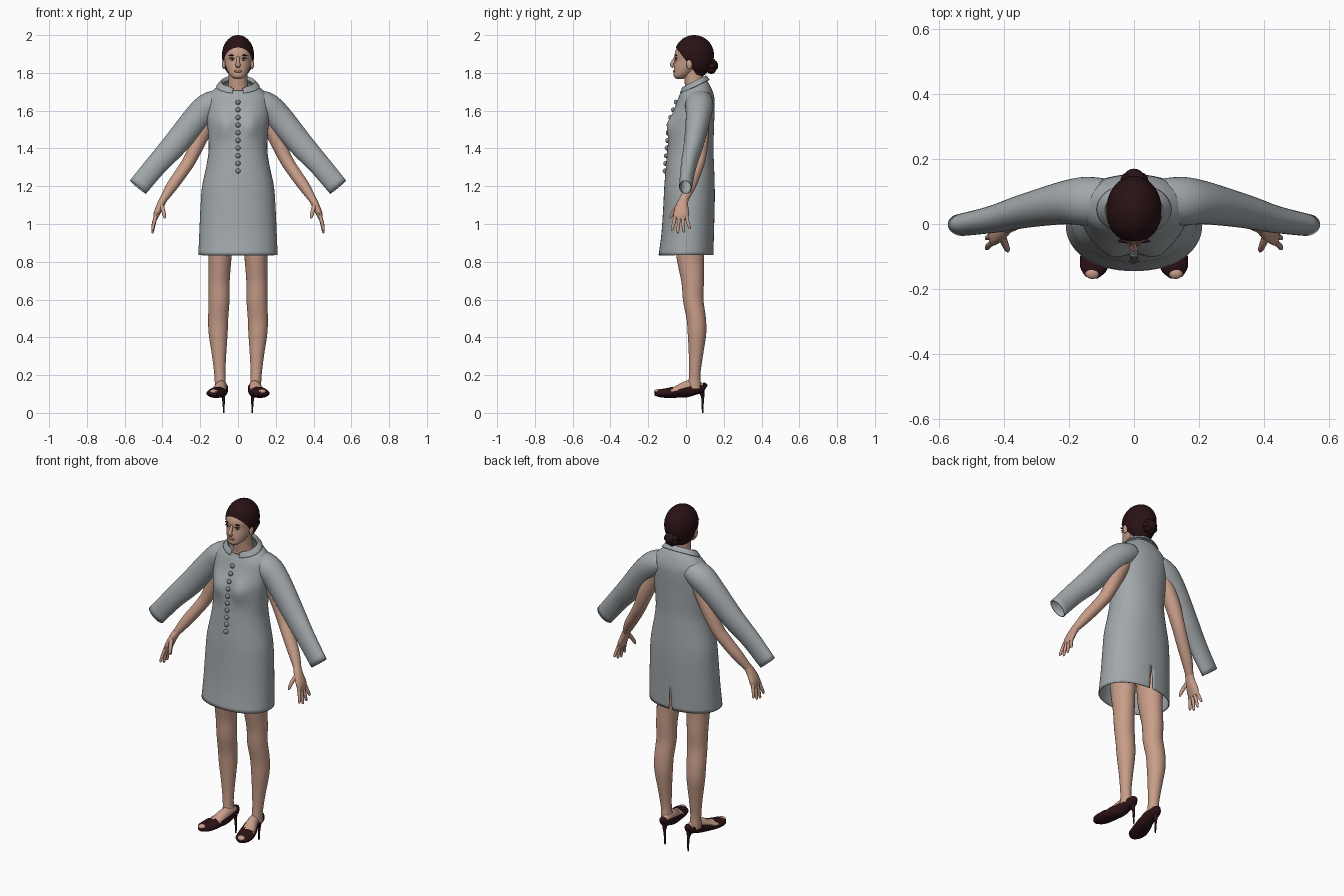
import bpy, bmesh, math
from mathutils import Vector, Matrix
from mathutils.bvhtree import BVHTree

if "Cube" in bpy.data.objects:
    bpy.data.objects.remove(bpy.data.objects["Cube"], do_unlink=True)

made = []


def material(name, r, g, b):
    m = bpy.data.materials.new(name)
    m.use_nodes = True
    m.diffuse_color = (r, g, b, 1)
    m.node_tree.nodes["Principled BSDF"].inputs["Base Color"].default_value = (r, g, b, 1)
    return m


cloth = material("grey cloth", .36, .39, .41)
metal = material("button grey", .25, .26, .27)
skin = material("skin", .58, .34, .25)
hair_brown = material("dark brown hair", .022, .006, .007)
leather = material("dark brown leather", .025, .006, .008)
lip_red = material("lip rose", .36, .14, .11)
eye_white = material("eye white", .6, .55, .5)
iris_dark = material("iris dark", .02, .012, .01)


def finish(name, bm, mat, mirror=False):
    bmesh.ops.recalc_face_normals(bm, faces=bm.faces)
    mesh = bpy.data.meshes.new(name)
    bm.to_mesh(mesh)
    bm.free()
    mesh.materials.append(mat)
    ob = bpy.data.objects.new(name, mesh)
    bpy.context.scene.collection.objects.link(ob)
    if mirror:
        ob.modifiers.new("mirror", 'MIRROR').use_mirror_merge = False
    made.append(ob)
    return ob


def smooth_path(stations, steps):
    """Catmull-Rom interpolation through the stations."""
    pts, last = [], len(stations) - 1
    for i in range(last):
        quad = [stations[min(max(i + k, 0), last)] for k in (-1, 0, 1, 2)]
        for s in range(steps):
            t = s / steps
            pts.append([b + .5 * t * (c - a + t * (2 * a - 5 * b + 4 * c - d
                        + t * (3 * (b - c) + d - a))) for a, b, c, d in zip(*quad)])
    return pts + [list(stations[-1])]


def loft(stations, ref=(0, 1, 0), flat=False, n=24, steps=4, power=2, caps=True):
    """Skin rings (x, y, z, radius u, radius v[, tilt]) into a tube."""
    pts = smooth_path(stations, steps)
    bm, rings = bmesh.new(), []
    for i, p in enumerate(pts):
        t = Vector(pts[min(i + 1, len(pts) - 1)][:3]) - Vector(pts[max(i - 1, 0)][:3])
        u = Vector((1, 0, 0)) if flat else Vector(ref).cross(t).normalized()
        v = Vector((0, 1, 0)) if flat else t.cross(u).normalized()
        ring = []
        for k in range(n):
            a = math.tau * k / n
            c, s = (math.copysign(abs(f) ** (2 / power), f) for f in (math.cos(a), math.sin(a)))
            co = Vector(p[:3]) + u * p[3] * c + v * p[4] * s
            if len(p) > 5:
                co.z += p[5] * p[4] * s
            ring.append(bm.verts.new(co))
        rings.append(ring)
    for a, b in zip(rings, rings[1:]):
        for k in range(n):
            bm.faces.new((a[k], a[k - 1], b[k - 1], b[k]))
    if caps:
        bm.faces.new(rings[0])
        bm.faces.new(rings[-1])
    return bm


def stack(rows):
    """Rows of (z, half width, front y, back y, tilt) as loft stations."""
    return [(0, (f + b) / 2, z, w, (b - f) / 2, tilt) for z, w, f, b, tilt in rows]


def ball_mesh(loc, size, seg=20):
    bm = bmesh.new()
    bmesh.ops.create_uvsphere(bm, u_segments=seg, v_segments=seg // 2, radius=1,
                              matrix=Matrix.Translation(loc) @ Matrix.Diagonal((*size, 1)))
    return bm


def ball(name, loc, size, mat, mirror=False):
    return finish(name, ball_mesh(loc, size), mat, mirror)


def thicken(ob):
    mod = ob.modifiers.new("cloth thickness", 'SOLIDIFY')
    mod.thickness, mod.offset = .005, -1


# Dress body, with bust and a vent at the back of the hem
bm = loft(stack([
    (.835, .21, -.145, .145, 0), (.95, .205, -.13, .148, 0), (1.1, .198, -.12, .152, 0),
    (1.2, .19, -.115, .152, 0), (1.32, .165, -.105, .148, 0), (1.4, .155, -.098, .145, 0),
    (1.5, .16, -.088, .148, 0), (1.56, .165, -.078, .15, 0), (1.62, .165, -.058, .152, 0),
    (1.67, .16, -.04, .15, 0), (1.705, .135, -.03, .135, .15), (1.73, .1, -.025, .115, .35),
    (1.735, .08, -.02, .1, .5)]), flat=True, n=64, power=2.15, caps=False)
for v in bm.verts:
    if v.co.y < 0:
        v.co.y -= .024 * math.exp(-((abs(v.co.x) - .07) / .05) ** 2 - ((v.co.z - 1.52) / .06) ** 2)


def on_vent(v):
    return abs(v.co.x) < 1e-4 and v.co.y > .05 and v.co.z < .99


bmesh.ops.split_edges(bm, edges=[e for e in bm.edges if all(map(on_vent, e.verts))])
for v in [v for v in bm.verts if on_vent(v) and len(v.link_faces) < 3]:
    side = sum(f.calc_center_median().x for f in v.link_faces)
    v.co.x += math.copysign(.01 * (.99 - v.co.z) / .15, side)
surface = BVHTree.FromBMesh(bm)
thicken(finish("dress", bm, cloth))

# Folded collar, open at the front
bm = loft([(0, .04, 1.735, .082, .062, .5), (0, .042, 1.755, .09, .064, .5),
           (0, .045, 1.728, .115, .08, .45)], flat=True, n=48, caps=False)
gap = [f for f in bm.faces if abs(f.calc_center_median().x) < .03 and f.calc_center_median().y < 0]
bmesh.ops.delete(bm, geom=gap, context='FACES')
thicken(finish("collar", bm, cloth))

# Row of buttons resting on the front
for i in range(10):
    z = 1.645 - i * .0405
    hit = surface.ray_cast(Vector((0, -1, z)), Vector((0, 1, 0)))[0]
    ball("button", (0, hit.y - .004, z), (.013, .011, .013), metal)

# Wide hanging sleeves
thicken(finish("sleeves", loft([
    (.09, .07, 1.655, .06, .07), (.15, .07, 1.625, .073, .075), (.215, .065, 1.565, .072, .066),
    (.335, .04, 1.42, .066, .052), (.43, .015, 1.315, .058, .042), (.53, -.003, 1.195, .055, .034)],
    n=32, caps=False), cloth, True))

# Arms and hands
finish("arms", loft([
    (.13, .075, 1.6, .045, .045), (.2, .078, 1.46, .042, .042), (.25, .068, 1.35, .035, .037),
    (.29, .05, 1.285, .033, .035), (.35, .02, 1.2, .03, .031), (.395, -.01, 1.13, .02, .022)]),
    skin, True)
finish("palms", loft([
    (.39, -.008, 1.14, .02, .022), (.41, -.02, 1.1, .02, .032), (.43, -.025, 1.055, .017, .041),
    (.438, -.027, 1.025, .01, .036)], n=16), skin, True)
for i, length in enumerate((.075, .09, .085, .065)):
    y = -.056 + .019 * i
    spread = .012 * (i - 1.5)
    finish("fingers", loft([
        (.434, y, 1.045, .01, .01), (.446, y + spread * .5, 1.04 - length * .5, .009, .009),
        (.452, y + spread, 1.04 - length * .9, .007, .007),
        (.452, y + spread, 1.04 - length, .003, .003)], n=10, steps=3), skin, True)
finish("thumbs", loft([
    (.408, -.035, 1.105, .013, .013), (.397, -.06, 1.075, .011, .011),
    (.39, -.077, 1.045, .009, .009), (.388, -.084, 1.03, .004, .004)], n=10), skin, True)

# Legs and feet
finish("legs", loft([
    (.09, .02, 1.12, .078, .09), (.094, .021, .95, .068, .082), (.095, .022, .83, .061, .073),
    (.1, .035, .7, .056, .06), (.1, .038, .6, .055, .054), (.105, .054, .5, .053, .051),
    (.105, .058, .42, .05, .049), (.1, .052, .3, .037, .037), (.096, .046, .2, .029, .03),
    (.092, .045, .13, .03, .038)], n=28), skin, True)
finish("feet", loft([
    (.083, .085, .138, .02, .02), (.086, .05, .14, .027, .034), (.092, 0, .132, .031, .036),
    (.105, -.05, .116, .037, .026), (.118, -.1, .107, .04, .02), (.125, -.135, .106, .03, .015)],
    ref=(0, 0, 1), n=20), skin, True)
ball("toes", (.128, -.15, .113), (.022, .019, .013), skin, True)

# Shoes, with the top cut open over the instep
bm = loft([
    (.08, .104, .13, .012, .02), (.081, .092, .134, .026, .028), (.085, .05, .13, .033, .034),
    (.09, 0, .12, .037, .038), (.105, -.05, .112, .045, .032), (.118, -.1, .105, .047, .026),
    (.126, -.14, .104, .04, .021), (.13, -.165, .103, .018, .012)], ref=(0, 0, 1), n=28)
bm.normal_update()
bmesh.ops.recalc_face_normals(bm, faces=bm.faces)
top = [f for f in bm.faces if f.normal.z > .45 and -.075 < f.calc_center_median().y < .09]
bmesh.ops.delete(bm, geom=top, context='FACES')
finish("shoes", bm, leather, True)
finish("stiletto_heels", loft([
    (.081, .08, .125, .02, .018), (.078, .088, .085, .009, .009), (.076, .088, .05, .006, .006),
    (.075, .088, 0, .004, .004)], n=12), leather, True)

# Neck and head
finish("neck", loft([
    (0, .055, 1.65, .08, .065), (0, .052, 1.7, .06, .055), (0, .042, 1.76, .05, .05),
    (0, .036, 1.83, .05, .052)]), skin)
finish("head", loft(stack([
    (1.768, .018, -.05, -.015, 0), (1.78, .036, -.064, .01, 0), (1.8, .051, -.065, .04, 0),
    (1.83, .064, -.063, .08, 0), (1.865, .073, -.058, .115, 0), (1.9, .077, -.06, .125, 0),
    (1.93, .074, -.05, .125, 0), (1.96, .06, -.032, .11, 0), (1.985, .03, -.002, .08, 0)]),
    flat=True, n=40), skin)
finish("nose", loft([
    (0, -.056, 1.885, .007, .006), (0, -.068, 1.86, .009, .009), (0, -.075, 1.843, .013, .011),
    (0, -.066, 1.831, .011, .007)], n=16), skin)
ball("ears", (.075, .018, 1.846), (.01, .016, .026), skin, True)
ball("lips", (0, -.062, 1.809), (.02, .007, .008), lip_red)
ball("eyes", (.03, -.051, 1.872), (.014, .005, .006), eye_white, True)
ball("irises", (.03, -.0535, 1.872), (.006, .004, .006), iris_dark, True)
ball("eyelids", (.031, -.0515, 1.878), (.016, .006, .0025), iris_dark, True)
ball("eyebrows", (.032, -.052, 1.893), (.018, .006, .0035), hair_brown, True)

# Hair cap cut along a slanted hairline, with a knotted bun
bm = ball_mesh((0, .043, 1.895), (.085, .105, .105), 48)
for v in bm.verts:
    if v.co.z < 1.895:
        v.co.z -= (1.895 - v.co.z) * .19
bmesh.ops.bisect_plane(bm, geom=bm.verts[:] + bm.edges[:] + bm.faces[:], plane_co=(0, -.055, 1.935),
                       plane_no=(0, -.135, -.105), clear_outer=True)
finish("hair", bm, hair_brown)
ball("bun", (0, .132, 1.838), (.036, .038, .036), hair_brown)
for i in range(7):
    a = math.tau * i / 7
    ball("bun_coil", (.026 * math.cos(a), .134, 1.836 + .024 * math.sin(a)), (.018, .023, .018),
         hair_brown)

# Smooth shading with crisp cloth and cut edges
for ob in bpy.context.selected_objects:
    ob.select_set(False)
for ob in made:
    ob.select_set(True)
bpy.context.view_layer.objects.active = made[0]
bpy.ops.object.shade_smooth_by_angle(angle=math.radians(45))
